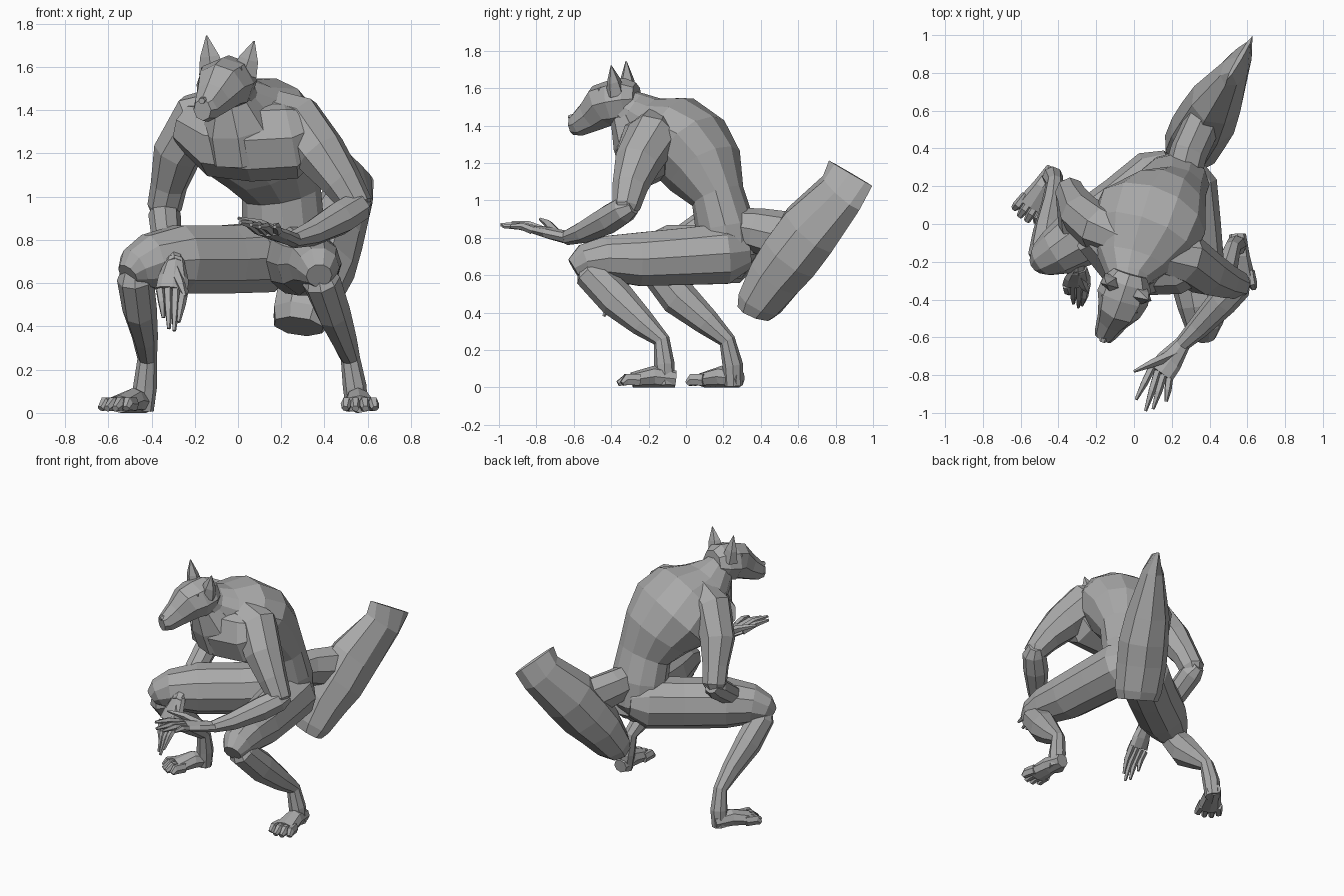
import bpy
import bmesh
from math import cos, sin, pi
from mathutils import Vector

default_cube = bpy.data.objects.get("Cube")
if default_cube:
    bpy.data.objects.remove(default_cube, do_unlink=True)

# One plain grey for the whole body
GREY = (0.4, 0.4, 0.4, 1.0)
fur = bpy.data.materials.new("grey fur")
fur.use_nodes = True
fur.diffuse_color = GREY
shader = fur.node_tree.nodes["Principled BSDF"]
shader.inputs["Base Color"].default_value = GREY
shader.inputs["Roughness"].default_value = 0.8


def tube(name, stations, sides=8, across=(1, 0, 0)):
    """Loft rings along a path; a station is x, y, z, half width, half depth."""
    mesh_builder = bmesh.new()
    centres = [Vector(station[:3]) for station in stations]
    rings = []
    for index, station in enumerate(stations):
        before = centres[max(index - 1, 0)]
        after = centres[min(index + 1, len(centres) - 1)]
        tangent = (after - before).normalized()
        side = Vector(across)
        side = (side - tangent * side.dot(tangent)).normalized()
        depth = tangent.cross(side)
        half_width, half_depth = station[3], station[-1]
        ring = []
        for step in range(sides):
            angle = 2 * pi * step / sides
            offset = side * cos(angle) * half_width + depth * sin(angle) * half_depth
            ring.append(mesh_builder.verts.new(centres[index] + offset))
        rings.append(ring)
    for lower, upper in zip(rings, rings[1:]):
        for step in range(sides):
            following = (step + 1) % sides
            mesh_builder.faces.new((lower[step], lower[following],
                                    upper[following], upper[step]))
    mesh_builder.faces.new(rings[0])
    mesh_builder.faces.new(rings[-1])
    bmesh.ops.recalc_face_normals(mesh_builder, faces=mesh_builder.faces)
    mesh = bpy.data.meshes.new(name)
    mesh_builder.to_mesh(mesh)
    mesh_builder.free()
    mesh.materials.append(fur)
    part = bpy.data.objects.new(name, mesh)
    bpy.context.scene.collection.objects.link(part)


def hand(name, wrist, knuckles, across, finger_tips, thumb_tip):
    """Flat palm with tapered, slightly arched fingers and a thumb."""
    wrist, knuckles, across = Vector(wrist), Vector(knuckles), Vector(across)
    middle = wrist.lerp(knuckles, 0.6)
    tube(name + "_palm", [(*wrist, .042, .035), (*middle, .07, .032),
                          (*knuckles, .075, .024)], across=across)
    arch = across.cross(knuckles - wrist).normalized() * 0.012
    if arch.z < 0:
        arch = -arch
    count = len(finger_tips)
    for number, tip in enumerate(finger_tips):
        spread = number / (count - 1) - 0.5
        base = knuckles + across * spread * 0.11
        tip = Vector(tip)
        joint = base.lerp(tip, 0.5) + arch
        tube(f"{name}_finger_{number + 1}",
             [(*base, .022), (*joint, .02), (*tip, .009)], 5, across)
    thumb_base = wrist.lerp(knuckles, 0.35)
    thumb_tip = Vector(thumb_tip)
    joint = thumb_base.lerp(thumb_tip, 0.55) + arch
    tube(name + "_thumb", [(*thumb_base, .032), (*joint, .023),
                           (*thumb_tip, .008)], 5, across)


def foot(name, heel, forward):
    """Low wedge of a foot ending in four blunt toes."""
    heel = Vector(heel)
    forward = Vector(forward).normalized()
    across = Vector((-forward.y, forward.x, 0))

    def at(distance, sideways, height):
        point = heel + forward * distance + across * sideways
        return (point.x, point.y, height)

    tube(name + "_sole", [(*at(-.035, 0, .045), .045, .045),
                          (*at(.08, 0, .058), .058, .058),
                          (*at(.2, 0, .04), .08, .04)], across=across)
    for number in range(4):
        sideways = (number - 1.5) * 0.042
        reach = 0.285 - 0.02 * abs(number - 1.5)
        tube(f"{name}_toe_{number + 1}",
             [(*at(.16, sideways * .9, .04), .022, .035),
              (*at(.23, sideways, .042), .026, .034),
              (*at(reach, sideways * 1.1, .02), .017, .016)], 6, across)


# Hunched torso, running from crotch to neck
tube("torso", [
    (.20, .20, .60, .09, .10), (.21, .22, .72, .18, .16),
    (.21, .21, .86, .19, .16), (.20, .17, 1.02, .185, .145),
    (.15, .10, 1.16, .245, .215), (.09, .03, 1.27, .31, .235),
    (.04, -.08, 1.36, .29, .22), (-.01, -.20, 1.42, .20, .14),
    (-.03, -.29, 1.47, .12, .12), (-.04, -.36, 1.52, .09, .09)], 12)

# Broad chest spanning both shoulders, and the thick throat above it
tube("chest", [
    (-.23, -.06, 1.33, .10, .11), (-.10, -.17, 1.27, .14, .18),
    (.06, -.21, 1.26, .17, .19), (.24, -.22, 1.27, .15, .19),
    (.36, -.19, 1.32, .11, .11)], across=(0, 1, 0))
tube("throat", [(.02, -.20, 1.20, .17, .16), (0, -.26, 1.33, .17, .14),
                (-.03, -.32, 1.45, .10, .09)])

# Upper arms and forearms
tube("left_upper_arm", [
    (.12, -.15, 1.40, .11), (.27, -.18, 1.34, .14), (.38, -.26, 1.20, .125),
    (.48, -.30, 1.07, .095), (.55, -.32, .96, .075), (.56, -.32, .91, .04)])
tube("left_forearm", [
    (.58, -.28, .97, .045), (.55, -.33, .95, .075), (.47, -.41, .90, .08),
    (.34, -.55, .83, .06), (.25, -.64, .80, .04)], across=(1, -1, 0))
tube("right_upper_arm", [
    (-.05, -.07, 1.41, .11), (-.18, -.03, 1.365, .13), (-.28, .05, 1.20, .115),
    (-.32, .13, 1.05, .085), (-.34, .17, .95, .08), (-.35, .18, .89, .04)])
tube("right_forearm", [
    (-.35, .22, .95, .045), (-.34, .16, .92, .075), (-.33, 0, .81, .07),
    (-.30, -.18, .72, .05), (-.295, -.25, .68, .042)])

# Left hand reaches out, right hand hangs over the thigh
hand("left_hand", (.26, -.63, .80), (.14, -.79, .84), (.82, -.57, 0),
     [(.01, -.93, .88), (.06, -.99, .87), (.10, -.98, .86), (.17, -.94, .86)],
     (0, -.78, .90))
hand("right_hand", (-.29, -.23, .71), (-.305, -.32, .57), (1, .1, 0),
     [(-.345, -.37, .44), (-.32, -.42, .39), (-.295, -.44, .38), (-.275, -.43, .42)],
     (-.245, -.36, .54))

# Thighs
tube("left_thigh", [
    (.25, .33, .73, .10), (.27, .21, .715, .17), (.30, 0, .70, .16),
    (.33, -.25, .685, .15), (.355, -.43, .69, .125), (.37, -.54, .67, .10),
    (.375, -.60, .635, .06)], 10)
tube("right_thigh", [
    (.22, .31, .73, .10), (.13, .24, .72, .17), (-.05, .10, .71, .165),
    (-.27, -.06, .71, .165), (-.41, -.15, .70, .13), (-.48, -.19, .67, .095),
    (-.51, -.215, .64, .055)], 10, across=(-.6, .8, 0))

# Shins, running down to the heel
tube("left_shin", [
    (.365, -.53, .68, .05), (.385, -.51, .61, .09), (.44, -.37, .47, .08, .10),
    (.49, -.23, .34, .06, .072), (.52, -.13, .25, .045), (.54, -.115, .12, .055),
    (.55, -.11, .01, .05)])
tube("right_shin", [
    (-.48, -.18, .69, .05), (-.475, -.16, .62, .085), (-.455, -.04, .48, .08, .10),
    (-.43, .11, .35, .06, .072), (-.42, .22, .25, .045), (-.43, .25, .12, .055),
    (-.44, .255, .01, .05)])
foot("left_foot", (.55, -.09, 0), (.06, -1, 0))
foot("right_foot", (-.44, .26, 0), (-.52, -.82, 0))

# Head, turned to its right, with nose and brows
FACE_ACROSS = (.89, -.45, 0)
tube("head", [
    (-.02, -.26, 1.54, .09), (-.035, -.31, 1.535, .13, .12),
    (-.06, -.39, 1.52, .14, .125), (-.08, -.45, 1.505, .12, .12),
    (-.115, -.51, 1.45, .085, .09), (-.15, -.58, 1.405, .062, .065),
    (-.165, -.61, 1.40, .045, .05)], across=FACE_ACROSS)
tube("nose", [(-.15, -.575, 1.45, .028, .02), (-.168, -.625, 1.443, .016, .014)],
     6, FACE_ACROSS)
for name, outer in (("left_brow", (.015, -.455, 1.59)),
                    ("right_brow", (-.16, -.37, 1.59))):
    tube(name, [(*outer, .016), (-.09, -.475, 1.575, .018)], 5, (0, 0, 1))

# Pointed ears
for name, root, tip in (
        ("left_ear", (.03, -.375, 1.57), (.075, -.40, 1.72)),
        ("right_ear", (-.12, -.31, 1.57), (-.145, -.32, 1.745))):
    middle = Vector(root).lerp(Vector(tip), .45)
    tube(name, [(*root, .065, .05), (*middle, .05, .035), (*tip, .003)],
         5, FACE_ACROSS)

# Bushy tail: short root and a blunt wedge rising to a thin tip
tube("tail_root", [(.26, .27, .86, .10), (.29, .38, .84, .10, .12),
                   (.37, .55, .80, .10, .14)])
tube("tail_brush", [
    (.28, .37, .40, .13, .09), (.295, .395, .45, .15, .12),
    (.34, .48, .59, .16, .155), (.39, .56, .70, .16, .175),
    (.44, .66, .84, .14, .18), (.54, .83, 1.04, .07, .145),
    (.56, .88, 1.145, .012, .15)], across=(.86, -.5, 0))
